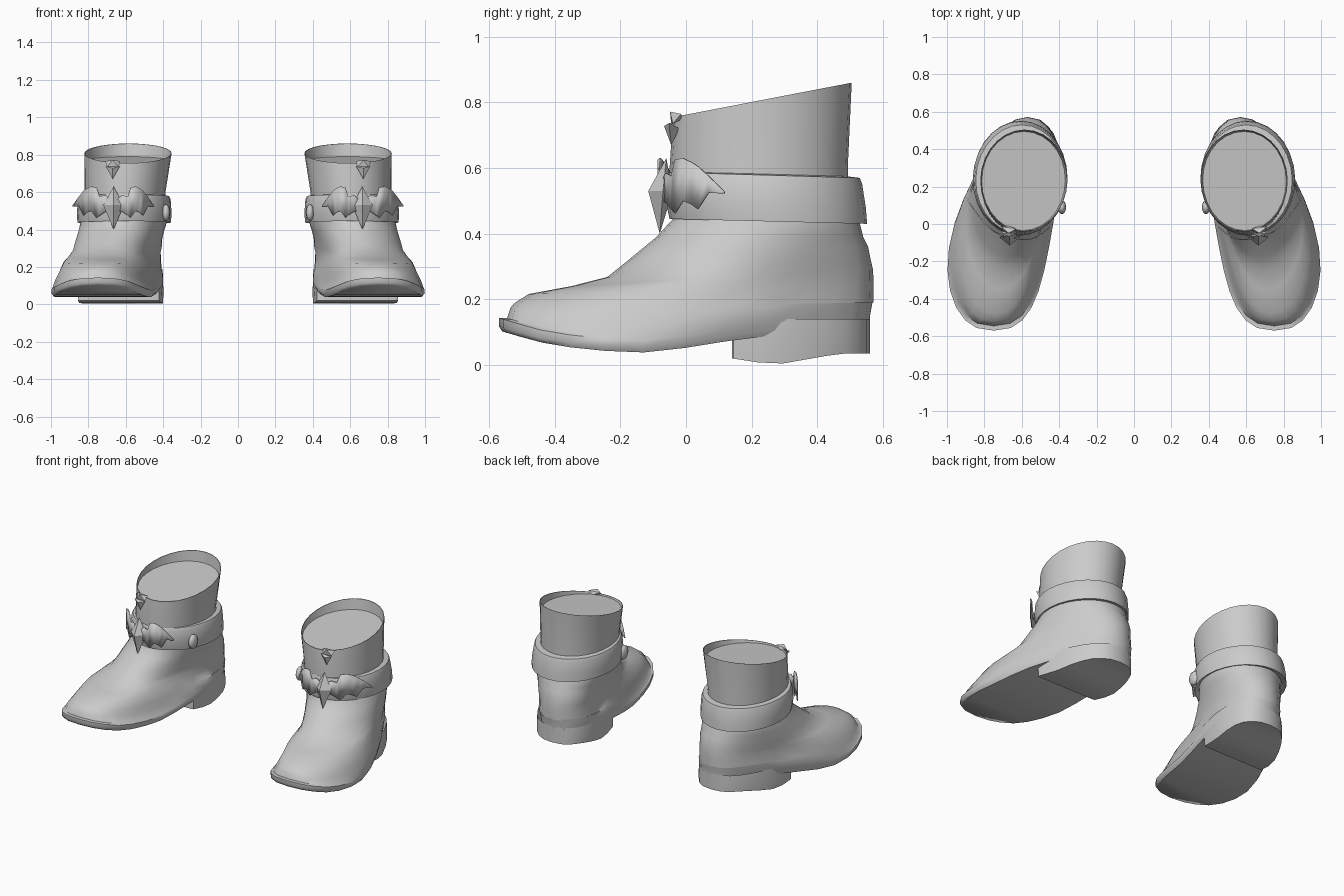
import bpy, bmesh, math

cube = bpy.data.objects.get("Cube")
if cube:
    bpy.data.objects.remove(cube, do_unlink=True)

GREY = (0.6, 0.6, 0.6, 1.0)
mat = bpy.data.materials.new("light_grey_leather")
mat.use_nodes = True
mat.diffuse_color = GREY
bsdf = mat.node_tree.nodes["Principled BSDF"]
bsdf.inputs["Base Color"].default_value = GREY
bsdf.inputs["Roughness"].default_value = 0.8

SEG = 28


def lerp(a, b, t):
    return a + (b - a) * t


def curve(points, y):
    """Piecewise linear height along the length of the boot."""
    for (y0, z0), (y1, z1) in zip(points, points[1:]):
        if y <= y1:
            return lerp(z0, z1, max(0, (y - y0) / (y1 - y0)))
    return points[-1][1]


SOLE = [(-.57, .105), (-.45, .07), (-.3, .045), (-.1, .037), (.05, .06), (.2, .085), (.57, .1)]
HEEL = [(.14, .02), (.27, .0), (.47, .035), (.57, .035)]


def ring(yf, yb, cf, cb, wf, wb, zf, zb, k=0, power=1.0, base=SOLE, cut=-9):
    """Egg-shaped outline from front to back; k adds the base height curve."""
    pts = []
    for i in range(SEG):
        a = 2 * math.pi * i / SEG
        t = (1 - math.cos(a)) / 2
        s = math.sin(a)
        side = math.copysign(abs(s) ** power, s)
        y = max(lerp(yf, yb, t), cut)
        u = t ** 1.5
        x = lerp(cf, cb, u * u * (3 - 2 * u)) + lerp(wf, wb, t) * side
        pts.append((x, y, lerp(zf, zb, t) + k * curve(base, y)))
    return pts


def finish(name, bm, angle=40, thickness=0):
    bmesh.ops.remove_doubles(bm, verts=bm.verts, dist=1e-4)
    bmesh.ops.recalc_face_normals(bm, faces=bm.faces)
    me = bpy.data.meshes.new(name)
    bm.to_mesh(me)
    bm.free()
    me.materials.append(mat)
    ob = bpy.data.objects.new(name, me)
    bpy.context.collection.objects.link(ob)
    bpy.ops.object.select_all(action='DESELECT')
    ob.select_set(True)
    bpy.context.view_layer.objects.active = ob
    bpy.ops.object.shade_smooth_by_angle(angle=math.radians(angle))
    if thickness:
        ob.modifiers.new("thickness", 'SOLIDIFY').thickness = thickness
    # The second boot is the mirror image
    ob.modifiers.new("pair", 'MIRROR').use_mirror_merge = False


def loft(name, rings, cap_start=False, cap_end=False, angle=45):
    bm = bmesh.new()
    loops = [[bm.verts.new(p) for p in r] for r in rings]
    for a, b in zip(loops, loops[1:]):
        for i in range(SEG):
            j = (i + 1) % SEG
            bm.faces.new((a[i], a[j], b[j], b[i]))
    for loop, wanted in ((loops[0], cap_start), (loops[-1], cap_end)):
        if wanted:
            # Strips from side to side follow the curve of the sole
            for i in range(SEG // 2):
                quad = [loop[i], loop[i + 1], loop[SEG - i - 1], loop[-i % SEG]]
                bm.faces.new(list(dict.fromkeys(quad)))
    finish(name, bm, angle)


# Foot: sole, welt, toe box, instep fold and ankle
foot = [
    ring(-.56, .55, .75, .565, .29, .215, 0, 0, 1, .8),
    ring(-.57, .558, .75, .565, .303, .222, .012, .02, 1, .8),
    ring(-.57, .56, .75, .565, .303, .225, .038, .035, 1, .8),
    ring(-.545, .56, .75, .565, .295, .228, .045, .045, 1, .8),
    ring(-.535, .57, .75, .567, .272, .232, .08, .1, 1, .82),
    ring(-.52, .572, .745, .57, .25, .235, .145, .14, .5, .85),
    ring(-.48, .572, .735, .57, .222, .237, .216, .24, 0, .9),
    ring(-.35, .57, .715, .57, .2, .237, .24, .29, 0, .95),
    ring(-.24, .562, .69, .572, .2, .237, .268, .325, 0, .95),
    ring(-.175, .555, .672, .578, .205, .236, .32, .36),
    ring(-.09, .54, .645, .585, .215, .235, .39, .39),
    ring(-.035, .53, .62, .59, .225, .235, .45, .43),
    ring(-.03, .51, .61, .595, .22, .225, .49, .47),
]
loft("boot_foot", foot, cap_start=True)

# Heel block with a straight front
heel = [ring(-.12, .56, .65, .575, .225, w, dz, dz, k, .8, HEEL, .14)
        for dz, k, w in ((0, 1, .215), (.07, .5, .218), (.14, 0, .21))]
loft("heel_block", heel, cap_start=True)

# Thin shaft with a sloping rim and a shallow inside floor
shaft = [
    ring(-.045, .495, .605, .6, .215, .22, .47, .47),
    ring(-.05, .493, .605, .6, .212, .22, .6, .6),
    ring(-.04, .505, .59, .585, .232, .235, .755, .86),
    ring(-.037, .502, .59, .585, .229, .232, .755, .859),
    ring(-.035, .495, .592, .588, .222, .225, .745, .79),
]
loft("boot_shaft", shaft, cap_end=True)

# Rolled ankle cuff
cuff = [
    ring(-.02, .51, .605, .6, .22, .225, .46, .44),
    ring(-.05, .552, .61, .605, .25, .25, .445, .43),
    ring(-.062, .548, .61, .605, .255, .252, .5, .48),
    ring(-.057, .537, .61, .6, .247, .247, .57, .55),
    ring(-.05, .53, .61, .6, .238, .24, .587, .57),
    ring(-.03, .49, .605, .6, .21, .215, .59, .575),
]
loft("ankle_cuff", cuff)

# Curved scalloped wings: distance outward, lower edge, upper edge
WING = [(0, .5, .56), (.15, .495, .585), (.3, .475, .575), (.38, .462, .625), (.52, .5, .63),
        (.64, .49, .618), (.72, .475, .605), (.84, .525, .575), (1, .522, .528)]
for name, x0, x1, y1 in (("outer_wing", .68, .885, .115), ("inner_wing", .65, .45, -.02)):
    bm = bmesh.new()
    columns = []
    for u, low, high in WING:
        x = lerp(x0, x1, u)
        y = lerp(-.075, y1, u) - .035 * math.sin(math.pi * u)
        columns.append([bm.verts.new((x, y, z)) for z in (low, high)])
    for (a, b), (c, d) in zip(columns, columns[1:]):
        bm.faces.new((a, c, d, b))
    finish(name, bm, 60, .006)


def gem(name, points, front, back):
    """Faceted plate: an outline joined to a front and a back point."""
    bm = bmesh.new()
    vs = [bm.verts.new(p) for p in points]
    for tip in (front, back):
        t = bm.verts.new(tip)
        for a, b in zip(vs, vs[1:] + vs[:1]):
            bm.faces.new((a, b, t))
    finish(name, bm, 25)


# Diamond at the centre of the wings
gem("centre_diamond", [(.665, -.06, .63), (.72, -.07, .53), (.665, -.08, .4), (.61, -.07, .53)],
    (.665, -.115, .53), (.665, -.04, .53))

# Small pointed clasp and tab at the top of the shaft front
gem("front_clasp", [(.63, -.05, .738), (.71, -.05, .738), (.695, -.05, .715), (.67, -.045, .67),
                    (.645, -.05, .715)], (.67, -.067, .728), (.67, -.02, .72))
gem("front_tab", [(.63, -.025, .765), (.71, -.015, .765), (.7, -.04, .735), (.64, -.045, .735)],
    (.67, -.049, .772), (.67, -.01, .75))

# Round stud on the inner side of the cuff
bm = bmesh.new()
bmesh.ops.create_uvsphere(bm, u_segments=12, v_segments=8, radius=1)
bmesh.ops.scale(bm, vec=(.022, .038, .045), verts=bm.verts)
bmesh.ops.translate(bm, vec=(.385, .09, .49), verts=bm.verts)
finish("cuff_stud", bm, 60)
